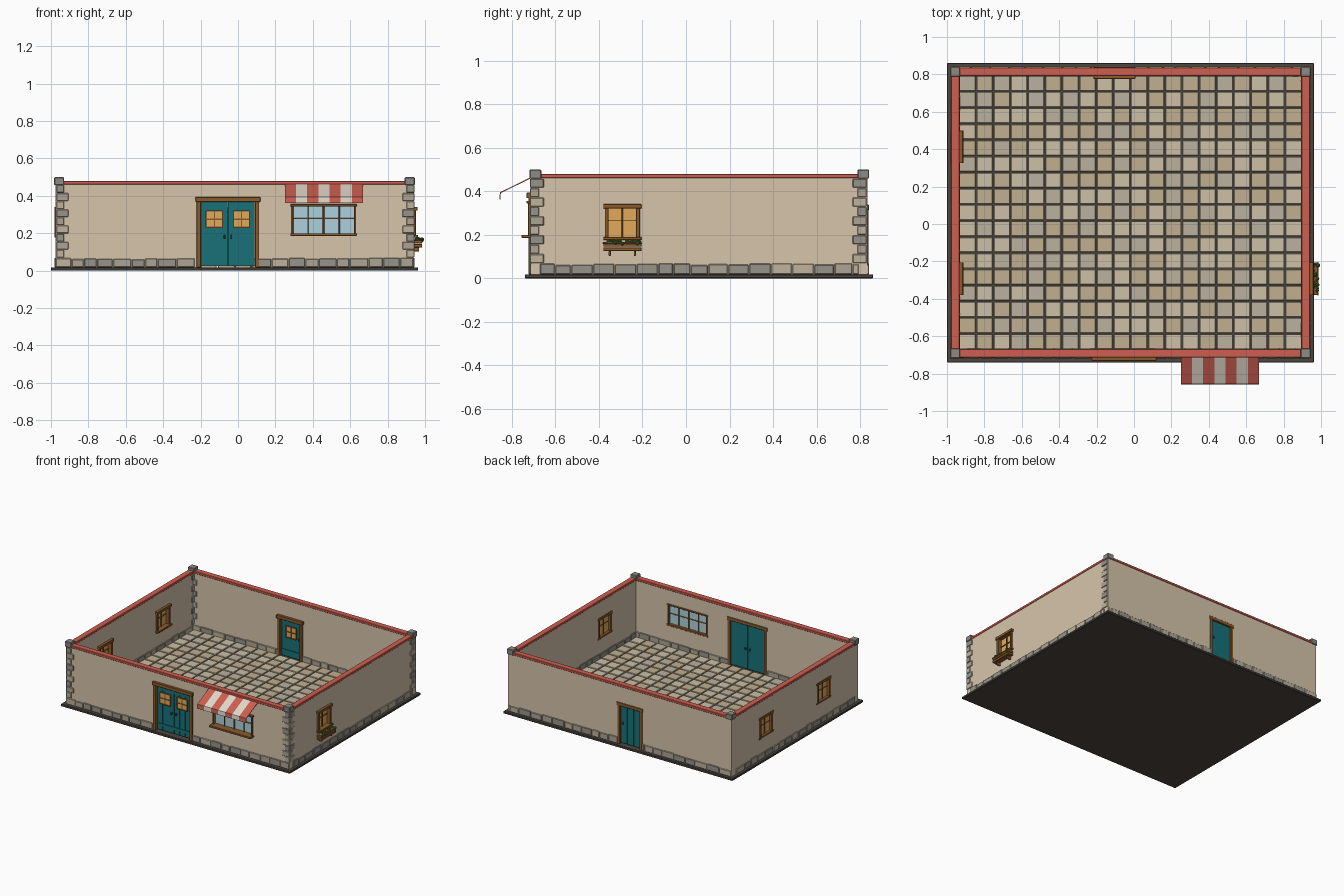
import bpy, bmesh, random
from mathutils import Vector, Matrix

if "Cube" in bpy.data.objects:
    bpy.data.objects.remove(bpy.data.objects["Cube"])
random.seed(4)

def mat(name, r, g, b):
    m = bpy.data.materials.new(name)
    m.diffuse_color = [(c / 255) ** 2.2 for c in (r, g, b)] + [1]
    m.use_nodes = True
    m.node_tree.nodes["Principled BSDF"].inputs["Base Color"].default_value = m.diffuse_color
    return m

PLASTER = mat("plaster", 213, 196, 170)
RED = mat("red", 205, 95, 82)
CREAM = mat("cream", 225, 215, 200)
TEAL = mat("teal", 30, 112, 120)
WOOD = mat("wood", 138, 92, 48)
AMBER = mat("amber_glass", 224, 168, 90)
BLUE = mat("blue_glass", 172, 208, 220)
LEAF = mat("leaf", 70, 115, 50)
DARK = mat("dark", 78, 72, 66)
GREY = mat("grey_stone", 140, 138, 132)
STONES = [mat("stone_a", 190, 178, 155), mat("stone_b", 172, 163, 146), mat("stone_c", 150, 146, 136)]
TILES = [mat("tile_a", 203, 190, 165), mat("tile_b", 192, 174, 143), mat("tile_c", 186, 176, 156)]

def finish(name, bm, material, bevel=0):
    me = bpy.data.meshes.new(name)
    bm.to_mesh(me)
    bm.free()
    ob = bpy.data.objects.new(name, me)
    bpy.context.collection.objects.link(ob)
    me.materials.append(material)
    if bevel:
        b = ob.modifiers.new("bevel", 'BEVEL')
        b.width, b.segments = bevel, 1
    return ob

def boxes(name, items, material, bevel=0):
    """One object from boxes given as x0, x1, y0, y1, z0, z1."""
    bm = bmesh.new()
    for x0, x1, y0, y1, z0, z1 in items:
        m = Matrix.Translation(((x0 + x1) / 2, (y0 + y1) / 2, (z0 + z1) / 2))
        bmesh.ops.create_cube(bm, size=1, matrix=m @ Matrix.Diagonal((abs(x1 - x0), abs(y1 - y0), z1 - z0, 1)))
    return finish(name, bm, material, bevel)

# Wall centre lines and heights
XL, XR, YF, YB = -0.956, 0.9185, -0.692, 0.815
TOP, T = 0.46, 0.02

# Each wall maps u (along), d (towards -y or +x), z to a world box
def wall_map(axis, c):
    if axis == 'x':
        return lambda u0, u1, d0, d1, z0, z1: (u0, u1, c - d1, c - d0, z0, z1)
    return lambda u0, u1, d0, d1, z0, z1: (c + d0, c + d1, u0, u1, z0, z1)

front, back = wall_map('x', YF), wall_map('x', YB)
left, right = wall_map('y', XL), wall_map('y', XR)

# Foundation slab and floor tiles
boxes("foundation", [(-1.0, 0.963, -0.74, 0.86, 0, 0.018)], DARK, 0.003)
groups = [[], [], []]
x0, y0 = XL + T, YF + T
dx, dy = (XR - XL - 2 * T) / 20, (YB - YF - 2 * T) / 17
for i in range(20):
    for j in range(17):
        groups[random.randrange(3)].append((x0 + i * dx + .004, x0 + (i + 1) * dx - .004,
                                            y0 + j * dy + .004, y0 + (j + 1) * dy - .004, 0.015, 0.027))
for k in range(3):
    boxes(f"floor_tiles_{k}", groups[k], TILES[k], 0.002)

# Plaster walls split around their openings, with a row of base stones
stone_groups = [[], [], []]
def wall(name, W, a, b, openings):
    items, u = [], a
    for o0, o1, z0, z1 in openings:
        items.append(W(u, o0, -T, T, 0.018, TOP))
        items.append(W(o0, o1, -T, T, z1, TOP))
        if z0 > 0.05:
            items.append(W(o0, o1, -T, T, 0.018, z0))
        u = o1
    items.append(W(u, b, -T, T, 0.018, TOP))
    boxes(name, items, PLASTER)
    u = a
    while u < b - 0.02:
        e = min(u + random.uniform(0.065, 0.105), b)
        for o0, o1, z0, z1 in openings:
            if z0 < 0.05 and u < o1 and e > o0:
                e = o0 if u < o0 - 0.02 else e
                u = u if u < o0 - 0.02 else o1
        if e > u + 0.02:
            stone_groups[random.randrange(3)].append(
                W(u + .002, e - .002, -T - .006, T + .006, 0.018, random.uniform(0.06, 0.069)))
        u = max(e, u + 0.001)

FD, BD = (-0.215, 0.107, 0.018, 0.38), (-0.205, -0.005, 0.018, 0.325)
SHOP = (0.29, 0.625, 0.19, 0.35)
WIN_R, WIN_L = (-0.37, -0.215, 0.18, 0.335), (0.335, 0.49, 0.18, 0.335)
wall("front_wall", front, XL - T, XR + T, [FD, SHOP])
wall("back_wall", back, XL - T, XR + T, [BD])
wall("left_wall", left, YF + T, YB - T, [WIN_R, WIN_L])
wall("right_wall", right, YF + T, YB - T, [WIN_R])

# Corner quoins of alternating length, and corner caps
caps = []
for cx, sx in ((XL, 1), (XR, -1)):
    for cy, sy in ((YF, 1), (YB, -1)):
        caps.append((cx - .027, cx + .027, cy - .027, cy + .027, TOP - .002, 0.5))
        for i in range(9):
            z = 0.07 + i * 0.0433
            lx, ly = (.064, .042) if i % 2 else (.042, .064)
            ox, oy = cx - sx * T, cy - sy * T
            stone_groups[i % 3].append((ox + .005, ox + sx * lx + .005, oy - .005, oy + sy * ly - .005, z, z + .041))
boxes("corner_caps", caps, GREY, 0.004)
for k in range(3):
    boxes(f"stonework_{k}", stone_groups[k], STONES[k], 0.003)

# Red coping along the wall tops
boxes("coping", [W(a, b, -.023, .023, TOP, 0.479) for W, a, b in (
    (front, XL, XR), (back, XL, XR), (left, YF, YB), (right, YF, YB))], RED, 0.003)

# Plank doors with frames, small windows and handles
def door(name, W, o, leaves):
    a, b, z0, z1 = o
    j = 0.016
    boxes(name + "_frame", [W(a - .006, a + j, -.024, .032, z0, z1), W(b - j, b + .006, -.024, .032, z0, z1),
                            W(a - .012, b + .012, -.025, .04, z1 - .012, z1 + .014)], WOOD, 0.002)
    w = (b - a - 2 * j) / leaves
    planks, panes, bars, knobs = [], [], [], []
    for l in range(leaves):
        s = a + j + l * w
        for p in range(3):
            planks.append(W(s + p * w / 3 + .0015, s + (p + 1) * w / 3 - .0015, -.012, .012, z0 + .008, z1 - .012))
        planks.append(W(s + .003, s + w - .003, -.010, .010, z0 + .01, z1 - .013))
        planks += [W(s + .004, s + w - .004, .01, .017, z, z + .02) for z in (z0 + .04, z1 - .042)]
        c, h, zc = s + w / 2, 0.043, z1 - .105
        panes.append(W(c - h, c + h, .01, .016, zc - h, zc + h))
        bars += [W(c - .003, c + .003, .01, .02, zc - h, zc + h), W(c - h, c + h, .01, .02, zc - .003, zc + .003)]
        bars += [W(c + s1 * h - .003, c + s1 * h + .003, .01, .021, zc - h, zc + h) for s1 in (-1, 1)]
        bars += [W(c - h, c + h, .01, .021, zc + s1 * h - .003, zc + s1 * h + .003) for s1 in (-1, 1)]
        k = s + w - .018 if l == 0 else s + .018
        knobs.append(W(k - .005, k + .005, -.02, .023, .172, .19))
    boxes(name + "_planks", planks, TEAL)
    boxes(name + "_panes", panes, AMBER)
    boxes(name + "_window_bars", bars, WOOD)
    boxes(name + "_handles", knobs, DARK, 0.002)

door("front_door", front, FD, 2)
door("back_door", back, BD, 1)

# Framed windows with glazing bars
def window(name, W, o, glass, cols, sill, j=0.014):
    a, b, z0, z1 = o
    fr = [W(a - .003, a + j, -.024, .033, z0, z1), W(b - j, b + .003, -.024, .033, z0, z1),
          W(a - .01, b + .01, -.025, .04, z1 - j, z1 + .006), W(a - .01, b + .01, -.025, sill, z0 - .004, z0 + .01)]
    for i in range(1, cols):
        u, t = a + (b - a) * i / cols, .005 if cols > 2 and i == cols // 2 else .003
        fr.append(W(u - t, u + t, -.01, .012, z0, z1))
    zm = z0 + (z1 - z0) * .55
    fr.append(W(a, b, -.008, .01, zm - .003, zm + .003))
    boxes(name + "_frame", fr, WOOD, 0.0015)
    boxes(name + "_glass", [W(a + .005, b - .005, -.004, .004, z0 + .005, z1 - .005)], glass)

window("shop_window", front, SHOP, BLUE, 4, 0.063, 0.006)
window("right_window", right, WIN_R, AMBER, 2, 0.044)
window("left_window_front", left, WIN_R, AMBER, 2, 0.044)
window("left_window_back", left, WIN_L, AMBER, 2, 0.044)

# Planter box with brackets and foliage under the right window
a, b = -0.38, -0.205
boxes("planter_box", [right(a, b, .022, .066, .125, .142), right(a, b, .022, .066, .145, .163),
                      right(a - .003, b + .003, .063, .069, .158, .166)] +
      [right(u - .005, u + .005, .02, .05, .103, .126) for u in (a + .03, b - .03)], WOOD, 0.002)
bm = bmesh.new()
for i in range(26):
    p = Vector((XR + random.uniform(.035, .068), random.uniform(a + .008, b - .008), random.uniform(.158, .17)))
    bmesh.ops.create_icosphere(bm, subdivisions=1, radius=random.uniform(.008, .012), matrix=Matrix.Translation(p))
finish("planter_foliage", bm, LEAF)

# Striped awning: one folded strip per stripe
prof = [(-0.712, 0.465), (-0.855, 0.395), (-0.858, 0.362)]
for i in range(7):
    bm = bmesh.new()
    x = 0.25 + i * 0.0597
    rows = [[bm.verts.new((x + e, y, z)) for e in (0, 0.0597)] for y, z in prof]
    for p, q in zip(rows, rows[1:]):
        bm.faces.new((p[0], q[0], q[1], p[1]))
    s = finish(f"awning_stripe_{i}", bm, CREAM if i % 2 else RED).modifiers.new("thickness", 'SOLIDIFY')
    s.thickness, s.offset = 0.005, -1
